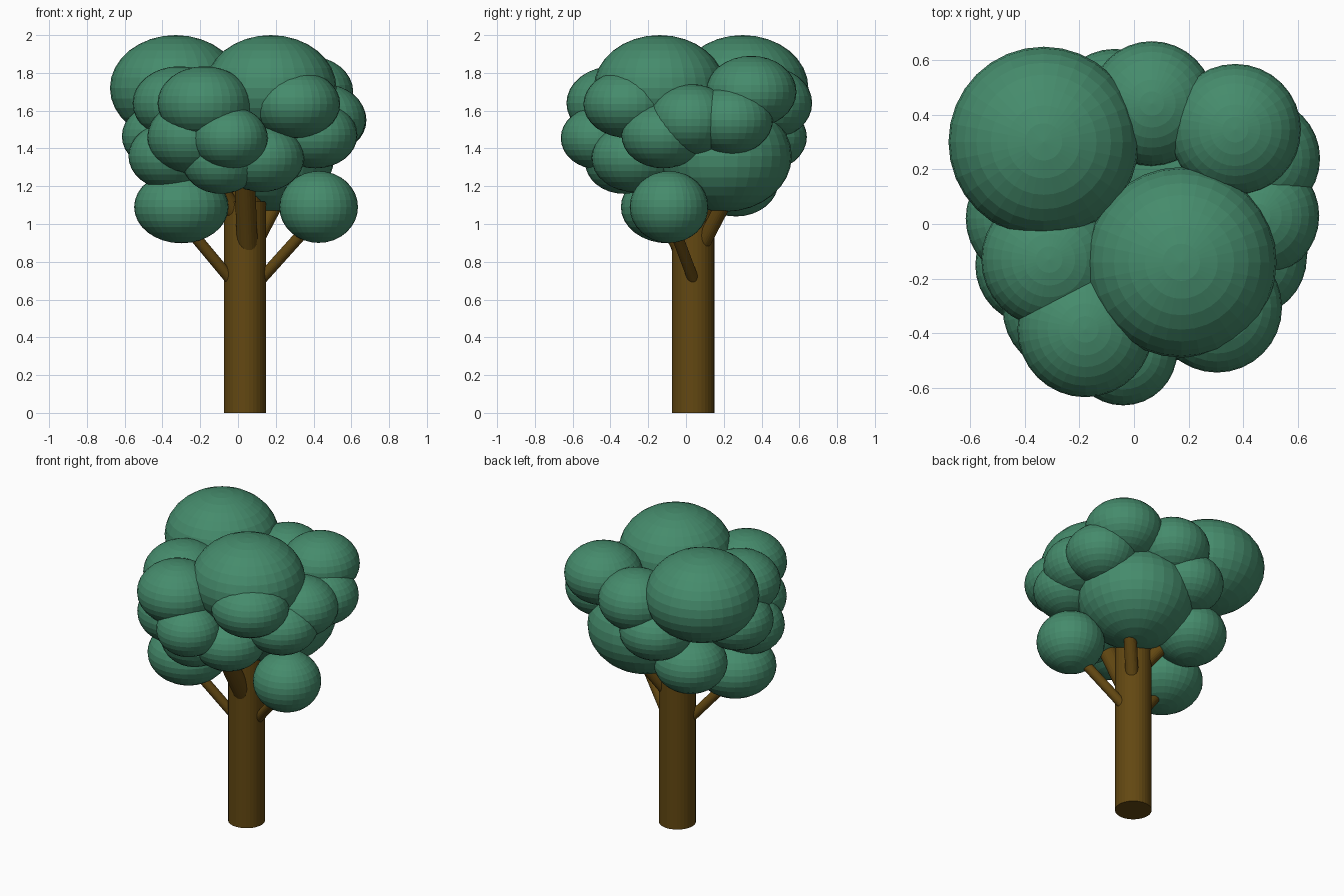
import bpy
from mathutils import Vector


def material(name, color):
    m = bpy.data.materials.new(name)
    m.diffuse_color = color
    return m


leaf = material("leaf_green", (0.06, 0.26, 0.15, 1))
bark = material("bark_brown", (0.125, 0.065, 0.006, 1))


def limb(name, start, end, radius, sides=24):
    a, b = Vector(start), Vector(end)
    bpy.ops.mesh.primitive_cylinder_add(vertices=sides, radius=radius, depth=(b - a).length,
                                        location=(a + b) / 2)
    ob = bpy.context.object
    ob.rotation_euler = (b - a).to_track_quat('Z', 'Y').to_euler()
    ob.name = name
    ob.data.materials.append(bark)


def clump(name, centre, radius, height):
    bpy.ops.mesh.primitive_uv_sphere_add(segments=32, ring_count=16, radius=1, location=centre)
    ob = bpy.context.object
    ob.scale = (radius, radius, height)
    ob.name = name
    ob.data.materials.append(leaf)


# Trunk
limb("trunk", (0.037, 0.038, 0), (0.037, 0.038, 1.12), 0.112, 32)

# Thin low branches
limb("low_branch_left", (0.0, 0.02, 0.66), (-0.30, -0.095, 1.02), 0.03)
limb("low_branch_right", (0.07, 0.06, 0.65), (0.43, -0.09, 1.05), 0.03)

# Thick upper branches
limb("front_branch", (0.05, -0.02, 0.88), (0.03, -0.28, 1.36), 0.055)
limb("back_right_branch", (0.08, 0.08, 0.88), (0.30, 0.30, 1.30), 0.04)
limb("back_left_branch", (0.02, 0.06, 0.98), (-0.20, 0.24, 1.30), 0.045)
limb("left_branch", (0.02, 0.02, 1.0), (-0.20, -0.12, 1.36), 0.045)
limb("centre_branch", (0.037, 0.038, 1.0), (0.05, 0.05, 1.5), 0.09)

# Foliage clumps: centre, radius, half height
clumps = {
    "crown_back_left": ((-0.33, 0.30, 1.72), 0.348, 0.28),
    "crown_front_right": ((0.173, -0.14, 1.72), 0.348, 0.28),
    "back_right_upper": ((0.37, 0.345, 1.70), 0.24, 0.19),
    "back_upper": ((0.065, 0.44, 1.64), 0.228, 0.19),
    "back_middle": ((-0.07, 0.415, 1.46), 0.225, 0.18),
    "right_front": ((0.455, 0.03, 1.555), 0.222, 0.185),
    "right_back": ((0.46, 0.24, 1.55), 0.22, 0.18),
    "right_core": ((0.155, 0.205, 1.36), 0.355, 0.295),
    "front_left_upper": ((-0.178, -0.385, 1.64), 0.248, 0.195),
    "front_right_upper": ((0.303, -0.305, 1.635), 0.238, 0.18),
    "front_middle": ((-0.04, -0.465, 1.455), 0.198, 0.165),
    "left_upper": ((-0.31, -0.13, 1.64), 0.248, 0.195),
    "left_middle": ((-0.39, 0.02, 1.465), 0.225, 0.18),
    "front_left_middle": ((-0.25, -0.31, 1.46), 0.23, 0.19),
    "left_lower": ((-0.36, -0.15, 1.36), 0.22, 0.178),
    "front_lower": ((-0.09, -0.33, 1.33), 0.205, 0.17),
    "front_right_lower": ((0.125, -0.275, 1.35), 0.225, 0.18),
    "right_middle": ((0.41, -0.12, 1.47), 0.222, 0.175),
    "back_left_lower": ((-0.22, 0.265, 1.225), 0.225, 0.185),
    "low_left": ((-0.30, -0.095, 1.09), 0.25, 0.192),
    "low_right": ((0.427, -0.09, 1.09), 0.208, 0.19),
}
for name, (centre, radius, height) in clumps.items():
    clump("foliage_" + name, centre, radius, height)
